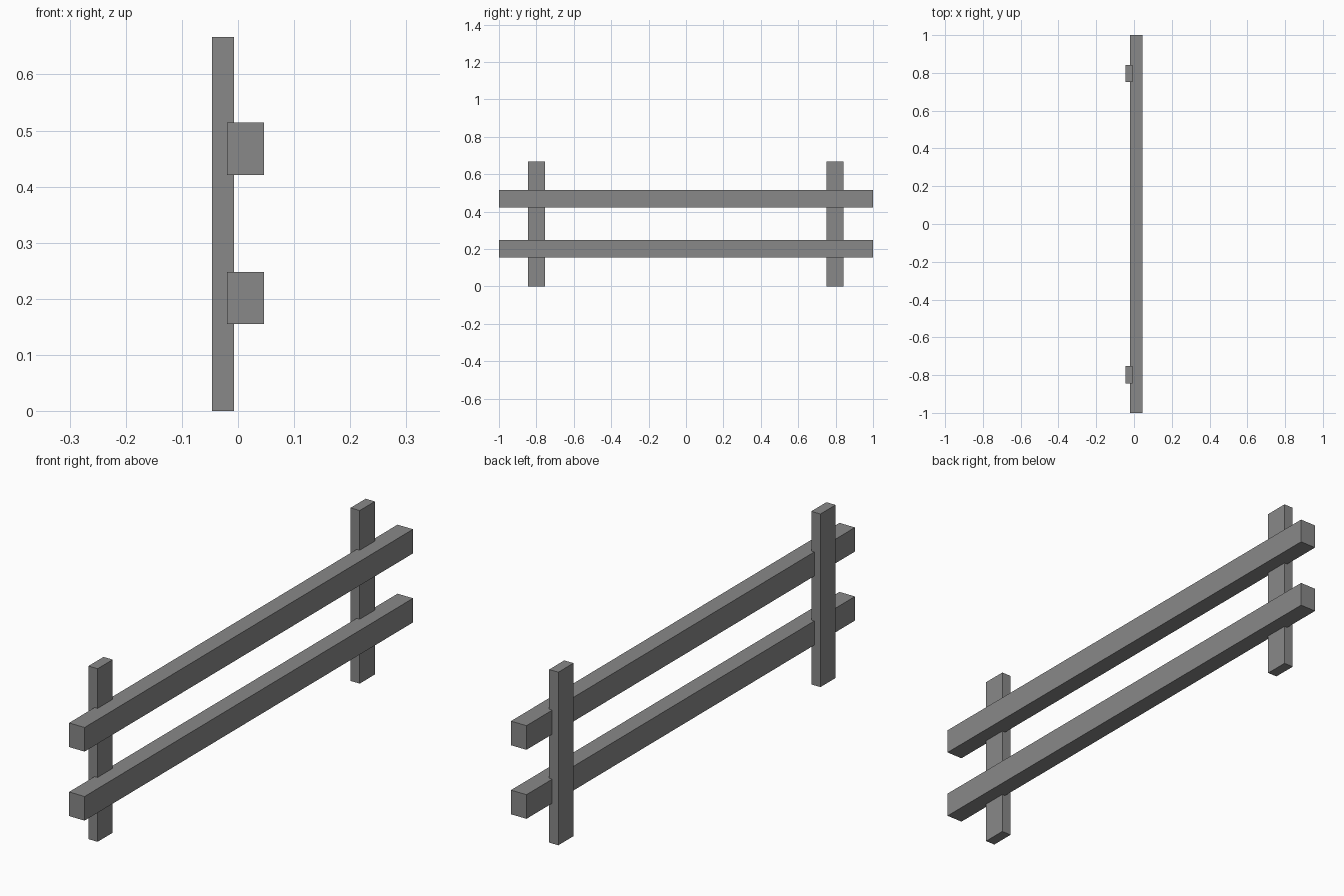
import bpy

if "Cube" in bpy.data.objects:
    bpy.data.objects.remove(bpy.data.objects["Cube"])

# Dark grey finish for all parts
dark = bpy.data.materials.new("dark_grey")
dark.diffuse_color = (0.25, 0.25, 0.25, 1)
dark.use_nodes = True
dark.node_tree.nodes["Principled BSDF"].inputs["Base Color"].default_value = dark.diffuse_color


def box(name, lo, hi):
    """Axis-aligned box between two corners."""
    bpy.ops.mesh.primitive_cube_add(size=1, location=[(a + b) / 2 for a, b in zip(lo, hi)])
    ob = bpy.context.object
    ob.name = name
    ob.scale = [b - a for a, b in zip(lo, hi)]
    bpy.ops.object.transform_apply(location=False, rotation=False, scale=True)
    ob.data.materials.append(dark)
    return ob


# Upright posts
POST_HALF = 0.046
for y, name in ((-0.799, "near_post"), (0.797, "far_post")):
    box(name, (-0.046, y - POST_HALF, 0), (-0.007, y + POST_HALF, 0.667))

# Horizontal rails, slightly let into the posts
for z, name in ((0.155, "lower_rail"), (0.421, "upper_rail")):
    box(name, (-0.02, -1, z), (0.046, 1, z + 0.093))
